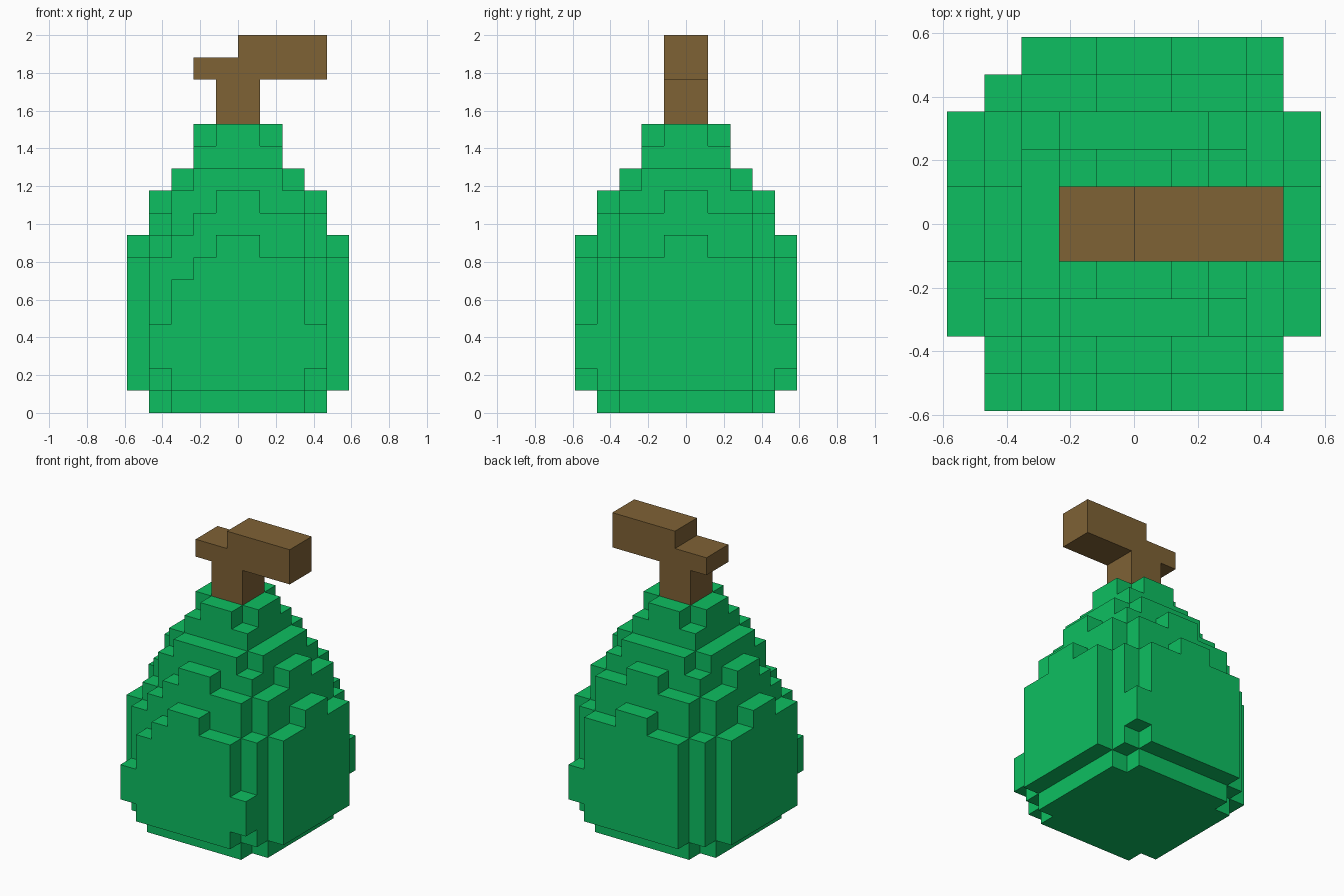
import bpy, bmesh, math
from mathutils import Vector

if "Cube" in bpy.data.objects:
    bpy.data.objects.remove(bpy.data.objects["Cube"])

U = 2 / 17  # edge of one block


def make_material(name, color):
    mat = bpy.data.materials.new(name)
    mat.use_nodes = True
    mat.diffuse_color = color
    mat.node_tree.nodes["Principled BSDF"].inputs["Base Color"].default_value = color
    return mat


def cells(x0, x1, y0, y1, z0, z1):
    """Grid cells filling a box, in block units."""
    return {(x, y, z) for x in range(x0, x1) for y in range(y0, y1) for z in range(z0, z1)}


def plus(a, b, z0, z1):
    """Plus-shaped layer: a by b joined with b by a (half widths)."""
    return cells(-a, a, -b, b, z0, z1) | cells(-b, b, -a, a, z0, z1)


def build(name, filled, mat):
    """Outer skin of the filled cells, with coplanar squares merged."""
    bm = bmesh.new()
    verts = {}

    def vert(p):
        key = tuple(round(c) for c in p)
        if key not in verts:
            verts[key] = bm.verts.new(Vector(key) * U)
        return verts[key]

    for cell in filled:
        for axis in range(3):
            for side in (0, 1):
                near = list(cell)
                near[axis] += 1 if side else -1
                if tuple(near) in filled:
                    continue
                u, v = (axis + 1) % 3, (axis + 2) % 3
                loop = []
                for du, dv in ((0, 0), (1, 0), (1, 1), (0, 1)):
                    p = list(cell)
                    p[axis] += side
                    p[u] += du
                    p[v] += dv
                    loop.append(vert(p))
                bm.faces.new(loop if side else loop[::-1])
    bmesh.ops.dissolve_limit(bm, angle_limit=math.radians(1),
                             verts=bm.verts[:], edges=bm.edges[:])
    mesh = bpy.data.meshes.new(name)
    bm.to_mesh(mesh)
    bm.free()
    mesh.materials.append(mat)
    obj = bpy.data.objects.new(name, mesh)
    bpy.context.collection.objects.link(obj)
    return obj


green = make_material("pear green", (0.004, 0.521, 0.119, 1))
brown = make_material("stem brown", (0.212, 0.122, 0.036, 1))

# Belly: base, square core and bulging side plates with raised middles
body = plus(4, 3, 0, 1) | cells(-4, 4, -4, 4, 1, 7)
body |= plus(5, 3, 1, 7) | plus(5, 1, 7, 8)
body |= cells(-4, 4, -5, -4, 2, 4) | cells(-3, 4, 4, 5, 2, 4)
body -= cells(-3, -2, -5, -4, 6, 7)

# Waist
body |= plus(4, 3, 7, 9) | plus(4, 1, 9, 10)
body -= cells(-3, -2, -4, -3, 8, 9) | cells(-4, -3, -3, -2, 8, 9)

# Shoulder and neck
body |= cells(-3, 3, -3, 3, 9, 10) | plus(3, 2, 10, 11)
body |= cells(-2, 2, -2, 2, 11, 12) | plus(2, 1, 12, 13)
build("pear_body", body, green)

# Stem with a short stub on one side and a thick arm on the other
stem = cells(-1, 1, -1, 1, 13, 15) | cells(-2, 0, -1, 1, 15, 16) | cells(0, 4, -1, 1, 15, 17)
build("stem", stem, brown)
